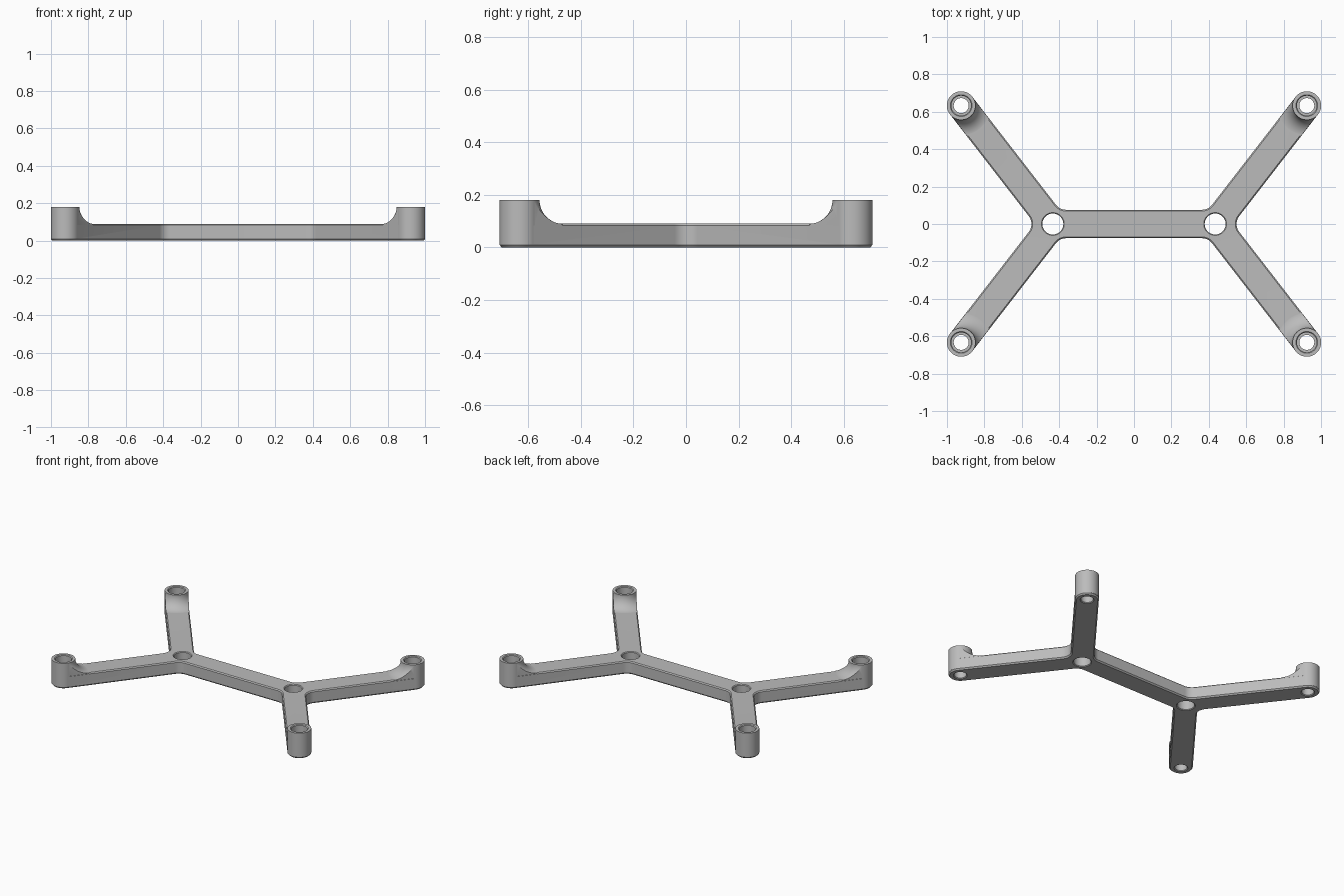
import bpy, bmesh, math
from mathutils import Matrix

if "Cube" in bpy.data.objects:
    bpy.data.objects.remove(bpy.data.objects["Cube"])

W, R, TOP, BOSS_TOP = 0.076, 0.07, 0.09, 0.18   # half width, corner fillet, heights
HX, BX, BY = 0.434, 0.924, 0.633                # hub x, boss centre
A = math.atan2(BY, BX - HX)                     # arm angle
D = math.degrees(A)

grey = bpy.data.materials.new("light grey")
grey.diffuse_color = (0.5, 0.5, 0.5, 1)
grey.use_nodes = True
grey.node_tree.nodes["Principled BSDF"].inputs["Base Color"].default_value = grey.diffuse_color


def make(name, bm):
    bmesh.ops.recalc_face_normals(bm, faces=bm.faces)
    me = bpy.data.meshes.new(name)
    bm.to_mesh(me)
    bm.free()
    me.materials.append(grey)
    ob = bpy.data.objects.new(name, me)
    bpy.context.collection.objects.link(ob)
    return ob


def loft(name, loops):
    """Join equal-length loops of 3D points into a closed solid."""
    bm = bmesh.new()
    rings = [[bm.verts.new(p) for p in lp] for lp in loops]
    n = len(rings[0])
    for a, b in zip(rings, rings[1:]):
        for i in range(n):
            j = (i + 1) % n
            bm.faces.new((a[i], a[j], b[j], b[i]))
    bm.faces.new(rings[0][::-1])
    bm.faces.new(rings[-1])
    return make(name, bm)


def lathe(name, profile, cx, cy, n=64):
    ring = [(math.cos(2 * math.pi * i / n), math.sin(2 * math.pi * i / n)) for i in range(n)]
    return loft(name, [[(cx + r * c, cy + r * s, z) for c, s in ring] for r, z in profile])


def boolean(target, tool, op):
    m = target.modifiers.new(op, 'BOOLEAN')
    m.operation, m.object, m.solver = op, tool, 'EXACT'
    bpy.context.view_layer.objects.active = target
    bpy.ops.object.modifier_apply(modifier=m.name)
    bpy.data.objects.remove(tool)


def arc(cx, cy, r, a0, a1, n):
    pts = []
    for i in range(n + 1):
        t = math.radians(a0 + (a1 - a0) * i / n)
        pts.append((cx + r * math.cos(t), cy + r * math.sin(t)))
    return pts


def outline(inset):
    """Filleted plan of the frame, shrunk by inset."""
    w, r = W - inset, R + inset
    q = arc(HX + (w + r) / math.sin(A), 0, r, 180, D + 90, 8)
    q += arc(BX, BY, w, D - 90, D + 90, 32)
    q += arc(HX - (w + r) * (1 - math.cos(A)) / math.sin(A), w + r, r, D - 90, -90, 10)
    half = q + [(-x, y) for x, y in q[::-1]][:-1]
    return half + [(-x, -y) for x, y in half]


# Flat frame with chamfered top and bottom edges
levels = [(0.008, 0), (0, 0.009), (0, TOP - 0.007), (0.007, TOP)]
frame = loft("bracket_frame", [[(x, y, z) for x, y in outline(i)] for i, z in levels])

# Concave flare profile between boss and arm
F = BOSS_TOP - TOP
flare = [(0.04, 0.03), (W + F, 0.03)]
for i in range(17):
    t = math.radians(90 * i / 16)
    flare.append((W + F - F * math.sin(t), BOSS_TOP - F * math.cos(t) - 0.0004))
flare.append((0.04, BOSS_TOP - 0.0004))

for sx in (-1, 1):
    for sy in (-1, 1):
        x, y = sx * BX, sy * BY
        # Flare, trimmed to the arm width
        skirt = lathe("flare", flare, x, y, 96)
        bm = bmesh.new()
        bmesh.ops.create_cube(bm, size=1, matrix=Matrix.Translation((x, y, 0.1))
                              @ Matrix.Rotation(math.atan2(-sy * BY, -sx * (BX - HX)), 4, 'Z')
                              @ Matrix.Translation((0.15, 0, 0))
                              @ Matrix.Diagonal((0.3, 2 * (W - 0.001), 0.3, 1)))
        boolean(skirt, make("trim", bm), 'INTERSECT')
        boolean(frame, skirt, 'UNION')
        # Upright round boss
        boolean(frame, lathe("boss", [(W + 0.0005, 0.012), (W + 0.0005, BOSS_TOP)], x, y), 'UNION')

# Stepped screw holes in the bosses
screw = [(0.052, -0.007), (0.04, 0.005), (0.04, 0.06), (0.053, 0.06),
         (0.053, BOSS_TOP - 0.005), (0.063, BOSS_TOP + 0.005)]
for sx in (-1, 1):
    for sy in (-1, 1):
        boolean(frame, lathe("screw_hole", screw, sx * BX, sy * BY), 'DIFFERENCE')
    # Plain holes at the two hubs
    hub = [(0.066, -0.005), (0.056, 0.005), (0.056, TOP - 0.005), (0.066, TOP + 0.005)]
    boolean(frame, lathe("hub_hole", hub, sx * HX, 0), 'DIFFERENCE')

frame.select_set(True)
bpy.context.view_layer.objects.active = frame
bpy.ops.object.shade_smooth_by_angle(angle=math.radians(30))
